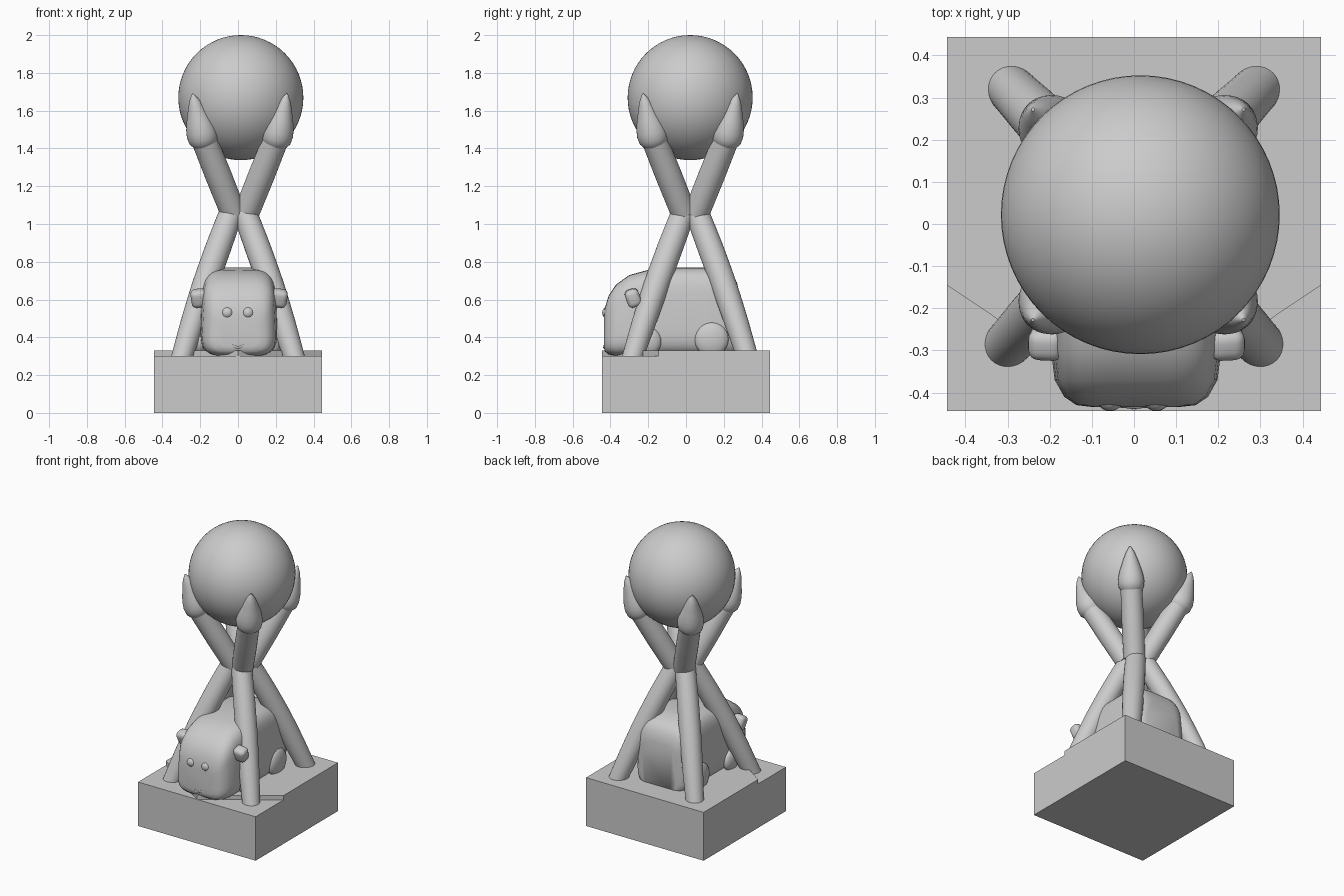
import bpy, bmesh, math
from mathutils import Vector, Matrix

cube = bpy.data.objects.get("Cube")
if cube:
    bpy.data.objects.remove(cube)

stone = bpy.data.materials.new("grey_stone")
stone.use_nodes = True
GREY = (0.6, 0.6, 0.6, 1)
stone.diffuse_color = GREY
stone.node_tree.nodes["Principled BSDF"].inputs["Base Color"].default_value = GREY


def finish(name, bm, smooth=40):
    """Turn a bmesh into a shaded object."""
    bmesh.ops.recalc_face_normals(bm, faces=bm.faces)
    mesh = bpy.data.meshes.new(name)
    bm.to_mesh(mesh)
    bm.free()
    mesh.materials.append(stone)
    obj = bpy.data.objects.new(name, mesh)
    bpy.context.collection.objects.link(obj)
    bpy.ops.object.select_all(action='DESELECT')
    obj.select_set(True)
    bpy.context.view_layer.objects.active = obj
    if smooth:
        bpy.ops.object.shade_smooth_by_angle(angle=math.radians(smooth))
    return obj


def loft(name, rings, smooth=40):
    """Skin a list of equal-length point rings and cap both ends."""
    bm = bmesh.new()
    rows = [[bm.verts.new(p) for p in ring] for ring in rings]
    n = len(rows[0])
    for a, b in zip(rows, rows[1:]):
        for i in range(n):
            j = (i + 1) % n
            bm.faces.new((a[i], a[j], b[j], b[i]))
    bm.faces.new(rows[0])
    bm.faces.new(rows[-1])
    return finish(name, bm, smooth)


def tube(name, start, end, radii, bow=0.0, sides=32):
    """Straight or bowed limb; radii are spread evenly from start to end."""
    start, end = Vector(start), Vector(end)
    axis = (end - start).normalized()
    turn = axis.to_track_quat('Z', 'Y')
    out = Vector((start.x, start.y, 0)).normalized()
    steps = 16
    rings = []
    for k in range(steps + 1):
        t = k / steps
        f = t * (len(radii) - 1)
        i = min(int(f), len(radii) - 2)
        s = f - i
        r = radii[i] * (1 - s) + radii[i + 1] * s
        c = start.lerp(end, t) + out * bow * math.sin(math.pi * t)
        rings.append([c + turn @ Vector((r * math.cos(a), r * math.sin(a), 0))
                      for a in (math.tau * q / sides for q in range(sides))])
    return loft(name, rings)


def ball(name, centre, size, segments=40):
    bm = bmesh.new()
    bmesh.ops.create_uvsphere(bm, u_segments=segments, v_segments=segments // 2, radius=1)
    bmesh.ops.scale(bm, vec=size, verts=bm.verts)
    bmesh.ops.translate(bm, vec=centre, verts=bm.verts)
    return finish(name, bm, 60)


def slab(name, outline, z0, z1):
    loft(name, [[(x, y, z) for x, y in outline] for z in (z0, z1)], 0)


# Plinth, with the front corners stepped down
H = 0.444
slab("plinth", [(-H, -H), (H, -H), (H, H), (-H, H)], 0, 0.3)
slab("plinth_top", [(0, -H), (H, -0.145), (H, H), (-H, H), (-H, -0.145)], 0.3, 0.33)

# Globe
ball("globe", (0.015, 0.022, 1.669), (0.331,) * 3, 64)

# Four limbs: leg up to the crossing, arm and pointed hand cupping the globe
for side, sx in (("left", 1), ("right", -1)):
    for place, sy in (("front", -1), ("back", 1)):
        tag = f"{place}_{side}"
        foot = (sx * 0.305, 0.022 + sy * 0.312, 0.27)
        tube("leg_" + tag, foot, (sx * 0.032, 0.022 + sy * 0.032, 1.07),
             (0.055, 0.063, 0.068, 0.068, 0.064), bow=0.012)
        cx, cy = 0.01, 0.022
        tube("arm_" + tag, (cx + sx * 0.035, cy + sy * 0.035, 1.06),
             (cx + sx * 0.195, cy + sy * 0.195, 1.46), (0.068, 0.07, 0.068))
        tube("hand_" + tag, (cx + sx * 0.183, cy + sy * 0.183, 1.405),
             (cx + sx * 0.25, cy + sy * 0.25, 1.69),
             (0.05, 0.078, 0.083, 0.078, 0.068, 0.055, 0.042, 0.027, 0.004))

# Crouching animal body: rounded-box sections along its length
# (y, half width, bottom, top)
sections = [(-0.435, 0.10, 0.35, 0.50), (-0.43, 0.145, 0.325, 0.555), (-0.41, 0.175, 0.31, 0.62),
            (-0.37, 0.198, 0.30, 0.68), (-0.30, 0.207, 0.30, 0.73), (-0.2, 0.21, 0.30, 0.757),
            (-0.05, 0.21, 0.30, 0.77), (0.1, 0.21, 0.30, 0.77), (0.19, 0.207, 0.30, 0.757),
            (0.24, 0.195, 0.30, 0.73), (0.27, 0.175, 0.30, 0.69), (0.285, 0.13, 0.30, 0.62)]


def rounded(v):
    return math.copysign(abs(v) ** 0.45, v)


rings = []
for y, w, lo, hi in sections:
    ring = []
    for q in range(48):
        a = math.tau * q / 48
        u, v = rounded(math.cos(a)), rounded(math.sin(a))
        ring.append((0.005 + w * u * (0.96 - 0.05 * v), y, (lo + hi) / 2 + v * (hi - lo) / 2))
    rings.append(ring)
loft("body", rings, 60)

# Ears, eyes, front paws and haunches
for side, s in (("left", 1), ("right", -1)):
    bm = bmesh.new()
    bmesh.ops.create_cube(bm, size=1)
    bmesh.ops.scale(bm, vec=(0.085, 0.075, 0.095), verts=bm.verts)
    bmesh.ops.bevel(bm, geom=bm.edges[:], offset=0.026, segments=4, profile=0.5, affect='EDGES')
    bm.transform(Matrix.Translation((0.006 + s * 0.212, -0.28, 0.608))
                 @ Matrix.Rotation(math.radians(20), 4, 'X')
                 @ Matrix.Rotation(s * math.radians(8), 4, 'Y'))
    finish("ear_" + side, bm, 60)
    ball("eye_" + side, (s * 0.055 - 0.002, -0.41, 0.53), (0.034,) * 3, 24)
    ball("front_paw_" + side, (s * 0.2, -0.2, 0.38), (0.035, 0.07, 0.075), 28)
    ball("haunch_" + side, (s * 0.2, 0.135, 0.39), (0.035, 0.09, 0.09), 28)
    # Mouth line, half on each side
    tube("mouth_" + side, (0, -0.433, 0.345), (s * 0.055, -0.428, 0.367), (0.006, 0.006), sides=10)
